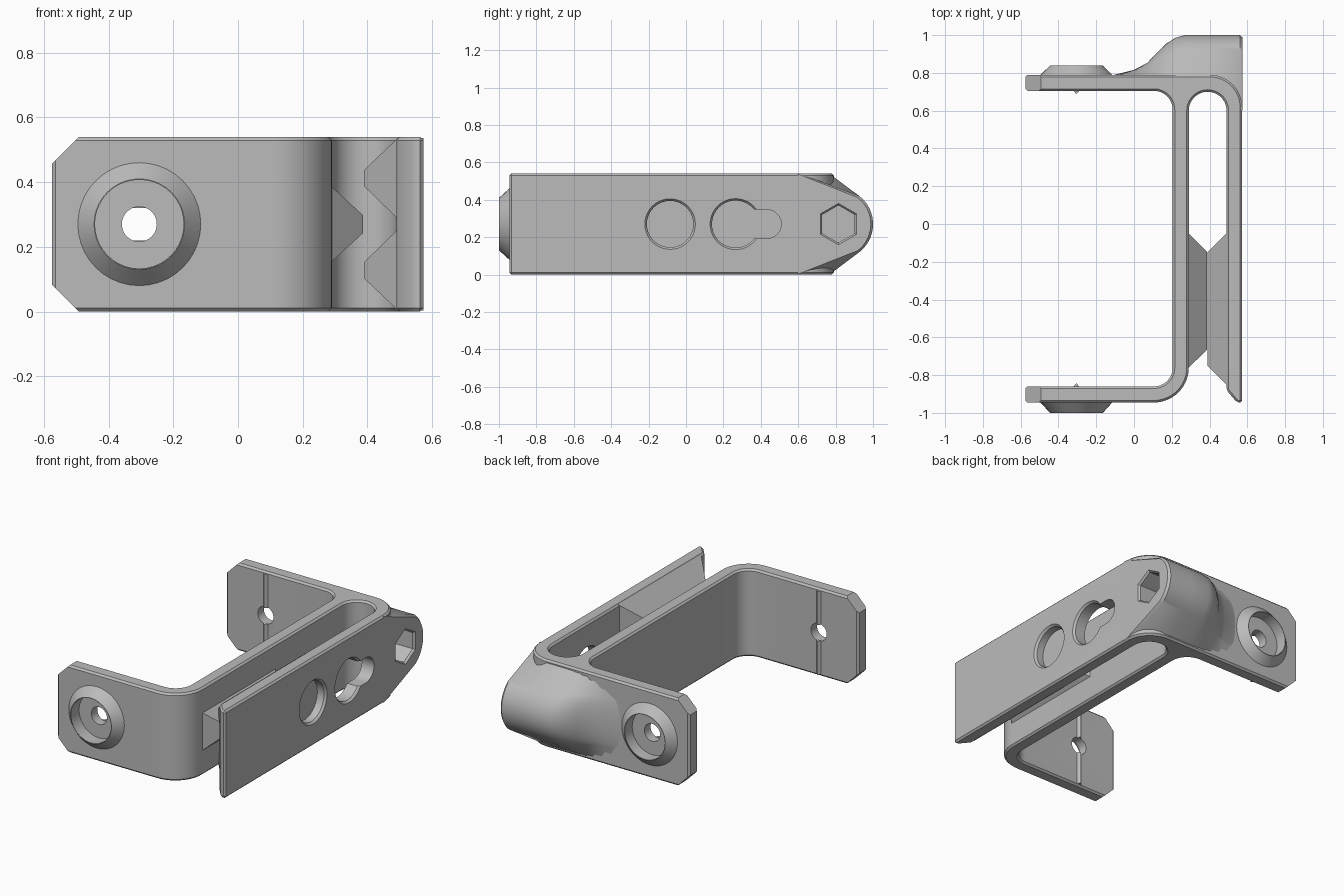
import bpy, bmesh
from math import sin, cos, radians

cube = bpy.data.objects.get("Cube")
if cube:
    bpy.data.objects.remove(cube, do_unlink=True)

H = 0.54            # height of the bracket
MID = H / 2
HOLE_X = -0.305     # screw hole position on both arms

grey = bpy.data.materials.new("plain grey")
grey.use_nodes = True
grey.diffuse_color = (0.5, 0.5, 0.5, 1)
grey.node_tree.nodes["Principled BSDF"].inputs["Base Color"].default_value = (0.5, 0.5, 0.5, 1)


def loft(name, rings):
    """Closed solid through rings with equal point counts."""
    bm = bmesh.new()
    rows = [[bm.verts.new(p) for p in ring] for ring in rings]
    for a, b in zip(rows, rows[1:]):
        for i in range(len(a)):
            j = (i + 1) % len(a)
            bm.faces.new((a[i], a[j], b[j], b[i]))
    bm.faces.new(rows[0])
    bm.faces.new(rows[-1])
    bmesh.ops.recalc_face_normals(bm, faces=bm.faces)
    mesh = bpy.data.meshes.new(name)
    bm.to_mesh(mesh)
    bm.free()
    mesh.materials.append(grey)
    ob = bpy.data.objects.new(name, mesh)
    bpy.context.collection.objects.link(ob)
    return ob


def arc(cx, cy, r, a0, a1, n=14):
    angles = [radians(a0 + (a1 - a0) * i / n) for i in range(n + 1)]
    return [(cx + r * cos(a), cy + r * sin(a)) for a in angles]


def turned(name, axis, centre, stations, n=40):
    """Round solid along x or y; stations are (position, radius)."""
    rings = []
    for pos, r in stations:
        ring = arc(*centre, r, 90, 90 + 360 * (n - 1) / n, n - 1)
        rings.append([(pos, a, b) if axis == "x" else (a, pos, b) for a, b in ring])
    return loft(name, rings)


def activate(ob):
    bpy.ops.object.select_all(action="DESELECT")
    ob.select_set(True)
    bpy.context.view_layer.objects.active = ob


def apply_all(ob):
    activate(ob)
    for m in list(ob.modifiers):
        bpy.ops.object.modifier_apply(modifier=m.name)


def cut(ob, cutters):
    for c in cutters:
        m = ob.modifiers.new("cut", "BOOLEAN")
        m.operation = "DIFFERENCE"
        m.object = c
        m.solver = "EXACT"
    apply_all(ob)


# Bent strap: two arms, web, and outer plate in one outline
outline = [(-0.575, -0.945)]
outline += arc(0.105, -0.76, 0.185, -90, 0)
outline += arc(0.39, 0.6, 0.1, 180, 0, 20)
outline += [(0.49, -0.88), (0.545, -0.945), (0.573, -0.945)]
outline += arc(0.4, 0.617, 0.173, 0, 90)
outline += [(-0.575, 0.79), (-0.575, 0.705)]
outline += arc(0.105, 0.605, 0.1, 90, 0)
outline += arc(0.105, -0.76, 0.1, 0, -90)
outline += [(-0.575, -0.86)]
body = loft("bracket_body", [[(x, y, z) for x, y in outline] for z in (0, H)])
bevel = body.modifiers.new("edges", "BEVEL")
bevel.width = 0.011
bevel.segments = 1
bevel.limit_method = "ANGLE"
bevel.angle_limit = radians(40)
apply_all(body)

# Rounded nose that fades into the back arm
nose = []
for x, swell, base, r in [(-0.12, 0.07, 0.77, 0.19), (0, 0.2, 0.77, 0.19), (0.07, 0.36, 0.77, 0.19),
                          (0.12, 0.59, 0.77, 0.19), (0.17, 0.8, 0.77, 0.19), (0.22, 0.94, 0.77, 0.19),
                          (0.27, 1, 0.77, 0.19), (0.4, 1, 0.77, 0.19), (0.56, 1, 0.615, 0.19),
                          (0.574, 1, 0.6, 0.178)]:
    side = [(base, 0.003)] + arc(0.81, MID, r, -53, 53, 18) + [(base, H - 0.003)]
    nose.append([(x, 0.77 + (y - 0.77) * (swell if y > 0.77 else 1), z) for y, z in side])
nose = loft("nose_boss", nose)

# Conical screw bosses
front_boss = turned("front_screw_boss", "y", (HOLE_X, MID), [(-0.93, 0.19), (-0.945, 0.19), (-1, 0.14)])
back_boss = turned("back_screw_boss", "y", (HOLE_X, MID), [(0.775, 0.19), (0.79, 0.19), (0.838, 0.14)])

# Cutters
front_recess = turned("front_recess", "y", (HOLE_X, MID), [(-1.1, 0.137), (-0.92, 0.137)])
back_recess = turned("back_recess", "y", (HOLE_X, MID), [(0.765, 0.137), (1.1, 0.137)])
screw_hole = turned("screw_hole", "y", (HOLE_X, MID), [(-1.2, 0.054), (1.2, 0.054)])
hex_socket = turned("hex_socket", "x", (0.815, MID), [(0.42, 0.1), (0.562, 0.1), (0.59, 0.125)], 6)
blind_hole = turned("blind_hole", "x", (-0.085, MID), [(0.515, 0.124), (0.56, 0.124), (0.59, 0.15)])
key_round = turned("key_round", "x", (0.265, MID), [(0.44, 0.126), (0.56, 0.126), (0.59, 0.15)])
slot = arc(0.432, MID, 0.077, -90, 90) + [(0.27, MID + 0.077), (0.27, MID - 0.077)]
key_slot = loft("key_slot", [[(x, y, z) for y, z in slot] for x in (0.44, 0.6)])
corners = []
for flip in (False, True):
    tri = [(-0.7, -0.1), (-0.392, -0.1), (-0.7, 0.208)]
    corners.append(loft("corner_cut", [[(x, y, H - z if flip else z) for x, z in tri] for y in (-1.2, 1.2)]))

cut(body, corners + [front_recess, back_recess, screw_hole, hex_socket, blind_hole, key_round, key_slot])
cut(nose, [hex_socket])
cut(front_boss, [front_recess])
cut(back_boss, [back_recess])
for c in corners + [front_recess, back_recess, screw_hole, hex_socket, blind_hole, key_round, key_slot]:
    bpy.data.objects.remove(c, do_unlink=True)


# Interlocking gripping teeth inside the slot
def tooth(name, *ends):
    loft(name, [[(x, y0, z0), (x, y1, z0), (x, y1, z1), (x, y0, z1)] for x, y0, y1, z0, z1 in ends])


tooth("web_tooth", (0.285, -0.765, -0.045, 0.15, 0.39), (0.387, -0.665, -0.147, 0.243, 0.297))
tooth("upper_plate_tooth", (0.495, -0.855, -0.045, 0.285, 0.537), (0.39, -0.75, -0.15, 0.387, 0.438))
tooth("lower_plate_tooth", (0.495, -0.855, -0.045, 0.003, 0.255), (0.39, -0.75, -0.15, 0.102, 0.153))

# Thin ridges on the inner arm faces, above and below the hole
for arm, y, d in (("front", -0.865, 1), ("back", 0.71, -1)):
    for z0, z1 in ((0.012, MID - 0.05), (MID + 0.05, H - 0.012)):
        loft(arm + "_arm_ridge", [[(HOLE_X - 0.02, y, z), (HOLE_X, y + d * 0.022, z), (HOLE_X + 0.02, y, z)]
                                  for z in (z0, z1)])

# Smooth rounded areas, keep edges crisp
for ob, angle in ((body, 25), (nose, 35), (front_boss, 25), (back_boss, 25)):
    activate(ob)
    bpy.ops.object.shade_smooth_by_angle(angle=radians(angle))
